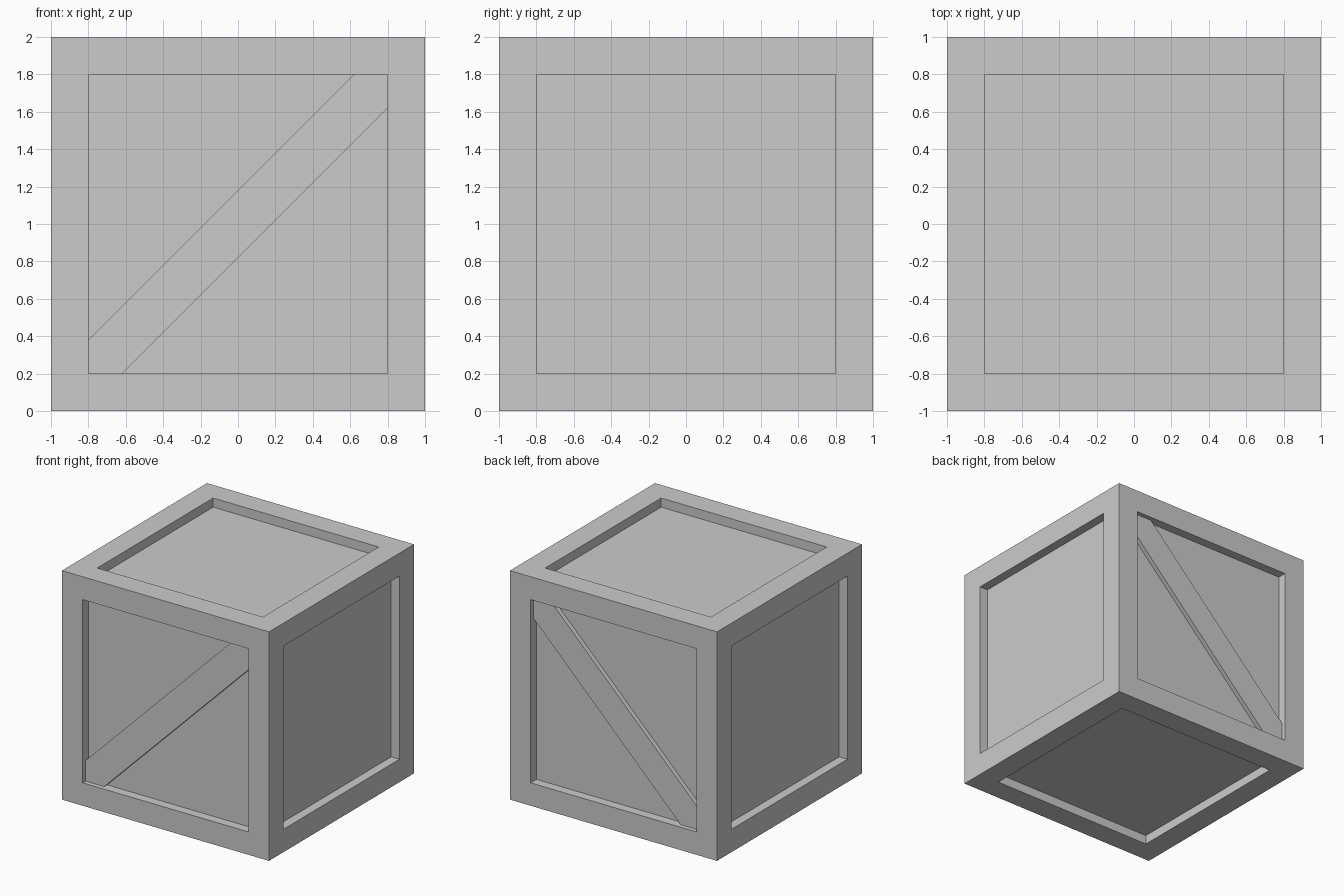
import bpy, bmesh
from mathutils import Matrix

if "Cube" in bpy.data.objects:
    bpy.data.objects.remove(bpy.data.objects["Cube"])

SIZE = 2.0      # crate edge length
FRAME = 0.2     # width of the frame bars
RECESS = 0.08   # how deep the panels sit
BRACE = 0.04    # brace face, measured below the frame face
HALF = 0.18     # half the brace's height, measured vertically


def add_object(name, bm):
    bmesh.ops.recalc_face_normals(bm, faces=bm.faces)
    mesh = bpy.data.meshes.new(name)
    bm.to_mesh(mesh)
    bm.free()
    obj = bpy.data.objects.new(name, mesh)
    bpy.context.collection.objects.link(obj)
    return obj


# Crate body: a cube with every side inset and pushed in to leave a frame
bm = bmesh.new()
bmesh.ops.create_cube(bm, size=SIZE, matrix=Matrix.Translation((0, 0, SIZE / 2)))
sides = list(bm.faces)
bmesh.ops.inset_individual(bm, faces=sides, thickness=FRAME, use_even_offset=True)
for face in sides:
    face.normal_update()
    normal = face.normal.copy()
    panel = bmesh.ops.extrude_discrete_faces(bm, faces=[face])["faces"][0]
    bmesh.ops.translate(bm, verts=panel.verts, vec=-normal * RECESS)
add_object("crate_body", bm)


# Diagonal braces: bar clipped to the opening, rising towards +x on front and back
def brace(name, side):
    a = SIZE / 2 - FRAME
    outline = [(-a, -a), (HALF - a, -a), (a, a - HALF),
               (a, a), (a - HALF, a), (-a, HALF - a)]
    bm = bmesh.new()
    y_out = side * (SIZE / 2 - BRACE)
    y_in = side * (SIZE / 2 - RECESS - 0.005)
    face = bm.faces.new([bm.verts.new((x, y_out, z + SIZE / 2)) for x, z in outline])
    ext = bmesh.ops.extrude_face_region(bm, geom=[face], use_keep_orig=True)["geom"]
    verts = [g for g in ext if isinstance(g, bmesh.types.BMVert)]
    bmesh.ops.translate(bm, verts=verts, vec=(0, y_in - y_out, 0))
    add_object(name, bm)


brace("front_brace", -1)
brace("back_brace", 1)
